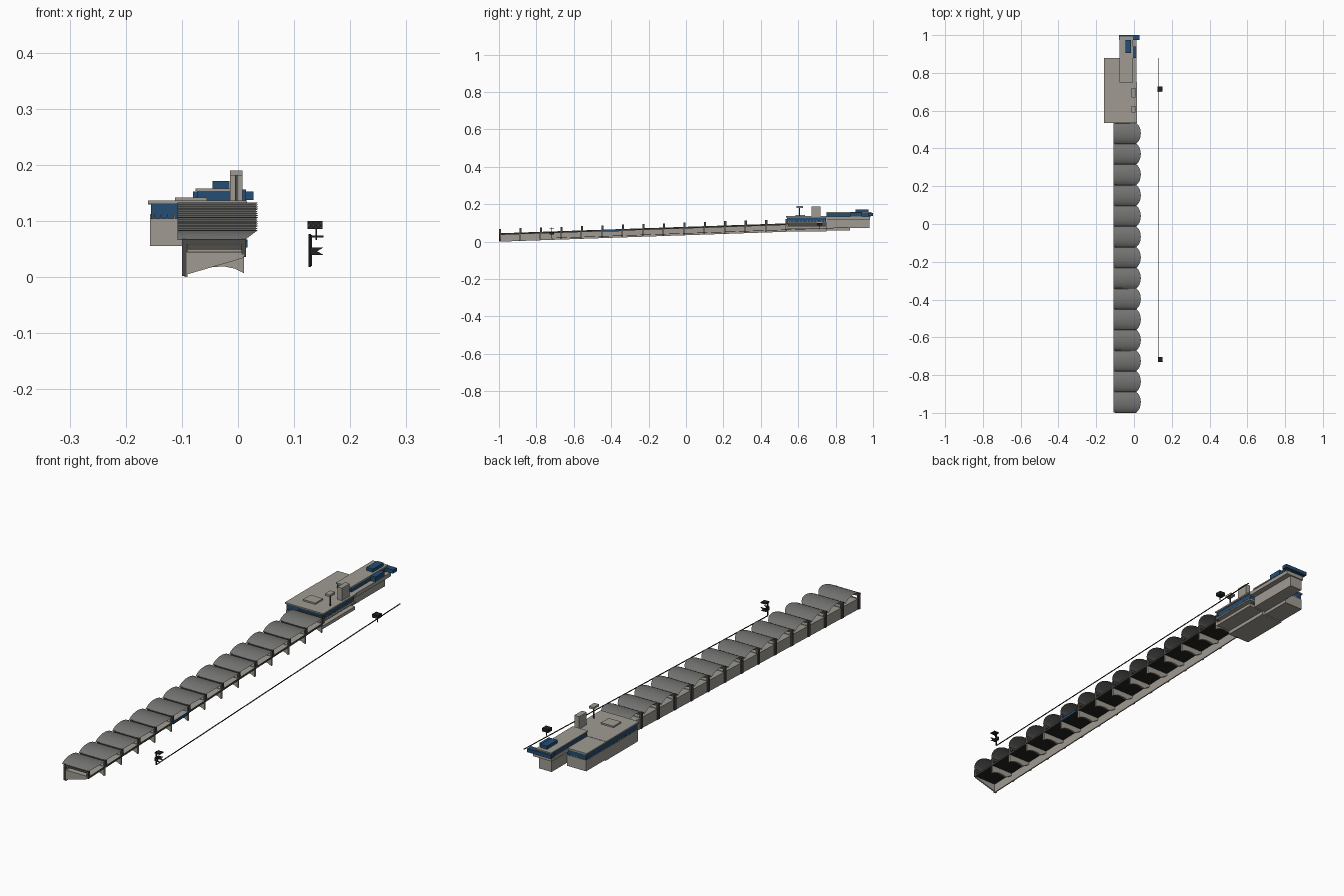
import bpy, bmesh, math

if "Cube" in bpy.data.objects:
    bpy.data.objects.remove(bpy.data.objects["Cube"])

def mat(name, rgb):
    m = bpy.data.materials.new(name)
    m.diffuse_color = (*rgb, 1)
    m.use_nodes = True
    m.node_tree.nodes["Principled BSDF"].inputs["Base Color"].default_value = m.diffuse_color
    return m

BEIGE = mat("warm_concrete", (0.35, 0.33, 0.29))
GREY = mat("roof_grey", (0.17, 0.17, 0.165))
BLUE = mat("window_blue", (0.018, 0.075, 0.17))
BLACK = mat("black", (0.015, 0.015, 0.014))
DARK = mat("dark_steel", (0.07, 0.068, 0.06))

def finish(name, bm, *mats):
    me = bpy.data.meshes.new(name)
    bmesh.ops.recalc_face_normals(bm, faces=bm.faces)
    bm.to_mesh(me)
    bm.free()
    ob = bpy.data.objects.new(name, me)
    for m in mats:
        me.materials.append(m)
    bpy.context.collection.objects.link(ob)
    return ob

def add_box(bm, x, y, z, rise=0.0):
    """Box from ranges; rise lifts the far (+y) end."""
    v = [bm.verts.new((a, b, c + (rise if b == y[1] else 0))) for a in x for b in y for c in z]
    for f in ((0, 1, 3, 2), (4, 6, 7, 5), (0, 4, 5, 1), (2, 3, 7, 6), (0, 2, 6, 4), (1, 5, 7, 3)):
        bm.faces.new([v[i] for i in f])

def box(name, x, y, z, m, rise=0.0):
    bm = bmesh.new()
    add_box(bm, x, y, z, rise)
    return finish(name, bm, m)

def plate(bm, prof, y0, y1, dz):
    """Extrude an x/z profile from y0 to y1."""
    a = [bm.verts.new((x, y0, z + dz)) for x, z in prof]
    b = [bm.verts.new((x, y1, z + dz)) for x, z in prof]
    bm.faces.new(a)
    bm.faces.new(b[::-1])
    n = len(prof)
    for i in range(n):
        bm.faces.new((a[i], b[i], b[(i + 1) % n], a[(i + 1) % n]))

N, Y0, Y1 = 14, -0.998, 0.535
P = (Y1 - Y0) / N
SLOPE = 0.0345          # ground rise per unit of y
LIFT = SLOPE * P

# vaulted roof sheets with bulging right edge
bm = bmesh.new()
SEG = 12
for i in range(N):
    rows = []
    for k in range(SEG + 1):
        t = k / SEG
        s = math.sqrt(max(0, 1 - (0.9 * (2 * t - 1)) ** 2))
        s = (s - 0.436) / 0.564
        y, z = Y0 + P * (i + t), 0.066 + LIFT * i + 0.018 * s
        rows.append((bm.verts.new((-0.108, y, z)), bm.verts.new((0.012 + 0.024 * s, y, z))))
    for a, b in zip(rows, rows[1:]):
        f = bm.faces.new((a[0], a[1], b[1], b[0]))
        f.smooth = True
finish("vaulted_roofs", bm, GREY)

# cross walls with a cut-away foot, and dark posts
piers, posts = bmesh.new(), bmesh.new()
foot = [(-0.095, 0.045), (-0.095, 0.03), (-0.062, 0.010), (-0.045, 0.014), (-0.025, 0.015),
        (-0.005, 0.011), (0.011, 0.003), (0.011, 0.045)]
for i in range(N + 1):
    y = Y0 + P * i
    dz = LIFT * i
    if i:
        plate(piers, foot, y - 0.004, y + 0.004, dz)
    for x in (-0.1, 0.006):
        add_box(posts, (x, x + 0.008), (y - 0.002, y + 0.01), (0.002 + dz if x < 0 else 0.04 + dz, 0.068 + dz))
    add_box(posts, (-0.1, 0.014), (y - 0.002, y + 0.01), (0.058 + dz, 0.067 + dz))
finish("cross_walls", piers, BEIGE)
finish("roof_posts", posts, DARK)

# tilted end panel of the stand
bm = bmesh.new()
plate(bm, [(-0.093, 0.045), (-0.093, 0.004), (0.01, 0.034), (0.01, 0.045)], Y0, Y0 + 0.006, 0)
finish("end_panel", bm, BEIGE)

# long rear wall and deck following the slope
R = SLOPE * (Y1 - Y0)
box("rear_wall", (-0.095, -0.09), (Y0, Y1), (0.0, 0.045), BEIGE, R)
deck = box("stand_deck", (-0.094, 0.011), (Y0, Y1), (0.037, 0.043), BEIGE, R)
deck.data.materials.append(BLACK)
for p in deck.data.polygons:
    if p.normal.z < -0.5:
        p.material_index = 1
box("front_rail", (0.011, 0.014), (Y0, Y1), (0.036, 0.043), DARK, R)
box("blue_banner", (0.014, 0.017), (-0.45, -0.35), (0.053, 0.064), BLUE, 0.003)

# main building
box("main_rear_body", (-0.157, -0.055), (0.537, 0.75), (0.055, 0.104), BEIGE)
box("main_floor_slab", (-0.055, 0.012), (0.537, 0.75), (0.07, 0.083), BEIGE)
box("main_recess", (-0.055, -0.012), (0.545, 0.745), (0.083, 0.1), DARK)
box("main_balcony", (-0.055, 0.014), (0.537, 0.75), (0.099, 0.105), BEIGE)
box("main_windows", (-0.155, 0.008), (0.54, 0.748), (0.104, 0.131), BLUE)
box("main_roof", (-0.16, 0.016), (0.535, 0.752), (0.13, 0.136), BEIGE)
box("roof_hatch", (-0.112, -0.055), (0.585, 0.635), (0.136, 0.142), BEIGE)
box("roof_cabin", (-0.014, 0.008), (0.67, 0.72), (0.136, 0.188), BEIGE)
box("raised_panel", (-0.014, 0.008), (0.59, 0.625), (0.181, 0.19), BEIGE)
box("panel_mast", (-0.005, -0.001), (0.605, 0.609), (0.136, 0.182), DARK)

# rear annex
box("annex_body", (-0.157, -0.07), (0.75, 0.878), (0.06, 0.105), BEIGE)
box("annex_windows", (-0.155, -0.07), (0.75, 0.876), (0.105, 0.129), BLUE)
box("annex_roof", (-0.16, -0.07), (0.75, 0.88), (0.129, 0.135), BEIGE)

# end tower
box("tower_body", (-0.07, -0.012), (0.75, 0.98), (0.073, 0.12), BEIGE)
box("tower_floor", (-0.074, 0.012), (0.75, 0.985), (0.119, 0.135), BEIGE)
box("tower_windows", (-0.073, -0.008), (0.752, 0.99), (0.135, 0.155), BLUE)
box("tower_roof", (-0.076, -0.006), (0.75, 0.992), (0.153, 0.158), BEIGE)
box("tower_side_bay", (-0.008, 0.014), (0.88, 0.94), (0.135, 0.156), BLUE)
box("tower_balcony", (-0.08, 0.028), (0.975, 1.0), (0.137, 0.152), BLUE)
box("tower_top_room", (-0.045, -0.015), (0.905, 0.975), (0.158, 0.171), BLUE)

# mullions on the window bands
bm = bmesh.new()
for k in range(14):
    x = -0.15 + 0.0118 * k
    add_box(bm, (x, x + 0.002), (0.537, 0.541), (0.104, 0.112))
    y = 0.545 + 0.015 * k
    for xs in ((-0.157, -0.154), (0.007, 0.01)):
        add_box(bm, xs, (y, y + 0.002), (0.104, 0.112))
for k in range(7):
    x = -0.15 + 0.0118 * k
    add_box(bm, (x, x + 0.002), (0.875, 0.878), (0.105, 0.113))
finish("window_mullions", bm, BEIGE)

# sloping trackside line
box("trackside_line", (0.126, 0.13), (-0.72, 0.88), (0.018, 0.02), BLACK, 0.057)

# start marker with swallow-tailed flags
bm = bmesh.new()
add_box(bm, (0.128, 0.132), (-0.722, -0.718), (0.02, 0.075))
add_box(bm, (0.128, 0.152), (-0.73, -0.705), (0.07, 0.074))
for y in (-0.73, -0.708):
    plate(bm, [(0.128, 0.053), (0.128, 0.039), (0.153, 0.039), (0.141, 0.046), (0.153, 0.053)], y, y + 0.002, 0)
add_box(bm, (0.128, 0.131), (-0.73, -0.706), (0.039, 0.053))
finish("start_flags", bm, BLACK)

# finish sign: checked box on a thin mast
box("finish_mast", (0.138, 0.141), (0.712, 0.715), (0.066, 0.088), BLACK)
box("finish_sign", (0.124, 0.151), (0.701, 0.727), (0.086, 0.1), BLACK)
bm = bmesh.new()
for r in range(3):
    for c in range(6):
        if (r + c) % 2:
            x, z = 0.125 + c * 0.0043, 0.087 + r * 0.0042
            add_box(bm, (x, x + 0.002), (0.7, 0.701), (z, z + 0.002))
finish("finish_sign_checks", bm, DARK)
